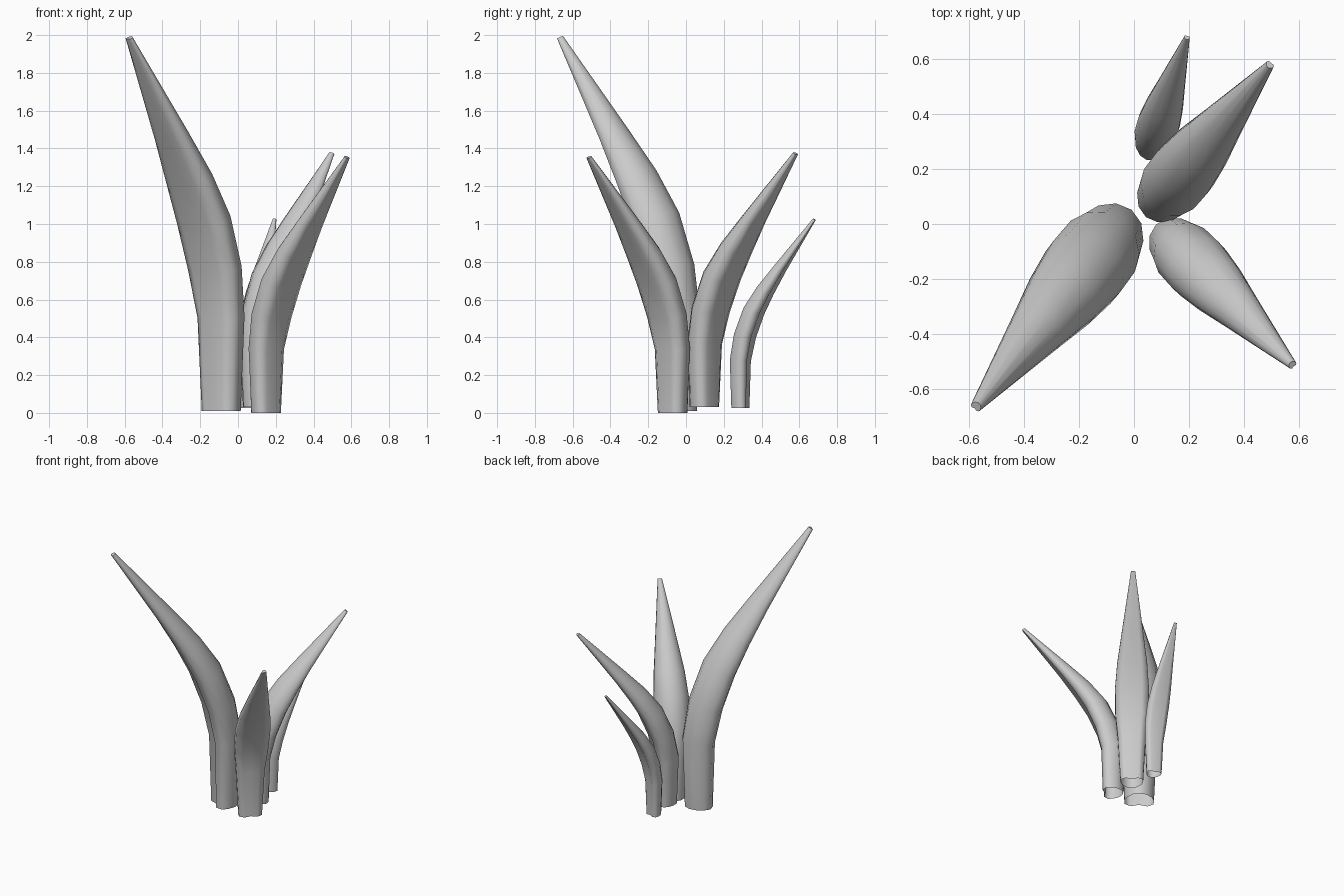
import bpy, bmesh, math
from mathutils import Vector

if "Cube" in bpy.data.objects:
    bpy.data.objects.remove(bpy.data.objects["Cube"])

# rings along one leaf: lean, height, half width, half thickness, tilt in degrees
RINGS = [(0.00, 0.00, 0.053, 0.052, 0),
         (0.00, 0.25, 0.065, 0.060, 4),
         (0.025, 0.38, 0.077, 0.062, 12),
         (0.073, 0.51, 0.079, 0.060, 22),
         (0.136, 0.62, 0.070, 0.050, 30),
         (0.214, 0.735, 0.052, 0.036, 33),
         (0.40, 0.995, 0.010, 0.009, 30)]

# cross-section: rounded inner side, softly grooved outer side (across, outward)
HALF = [(0.45, -0.86), (0.80, -0.48), (0.97, 0.0), (0.96, 0.45), (0.55, 0.74)]
SECTION = [(0, -1)] + HALF + [(0, 0.55)] + [(-a, b) for a, b in reversed(HALF)]


def leaf(name, base, tip, width):
    base, tip = Vector(base), Vector(tip)
    flat = Vector((tip.x - base.x, tip.y - base.y, 0))
    height = tip.z - base.z
    reach = flat.length / 0.40
    out = flat.normalized()
    side = Vector((-out.y, out.x, 0))
    bm = bmesh.new()
    rings = []
    for lean, z, w, t, tilt in RINGS:
        c = base + out * lean * reach + Vector((0, 0, z * height))
        a = math.radians(tilt)
        normal = out * math.cos(a) - Vector((0, 0, math.sin(a)))
        rings.append([bm.verts.new(c + side * p * w * width + normal * q * t * width)
                      for p, q in SECTION])
    n = len(SECTION)
    for lo, hi in zip(rings, rings[1:]):
        for i in range(n):
            j = (i + 1) % n
            bm.faces.new((lo[i], lo[j], hi[j], hi[i]))
    # closed tip, open base
    bm.faces.new(rings[-1])
    bmesh.ops.recalc_face_normals(bm, faces=bm.faces)
    mesh = bpy.data.meshes.new(name)
    bm.to_mesh(mesh)
    bm.free()
    ob = bpy.data.objects.new(name, mesh)
    bpy.context.collection.objects.link(ob)
    bpy.context.view_layer.objects.active = ob
    ob.select_set(True)
    bpy.ops.object.shade_smooth_by_angle(angle=math.radians(75))
    ob.select_set(False)


# the four leaves
leaf("tall_leaf", (-0.083, -0.042, 0.01), (-0.575, -0.665, 1.995), 2.0)
leaf("back_right_leaf", (0.102, 0.097, 0.03), (0.495, 0.58, 1.38), 1.55)
leaf("front_right_leaf", (0.145, -0.068, 0.0), (0.577, -0.513, 1.36), 1.55)
leaf("small_back_leaf", (0.065, 0.29, 0.025), (0.193, 0.68, 1.03), 1.0)
